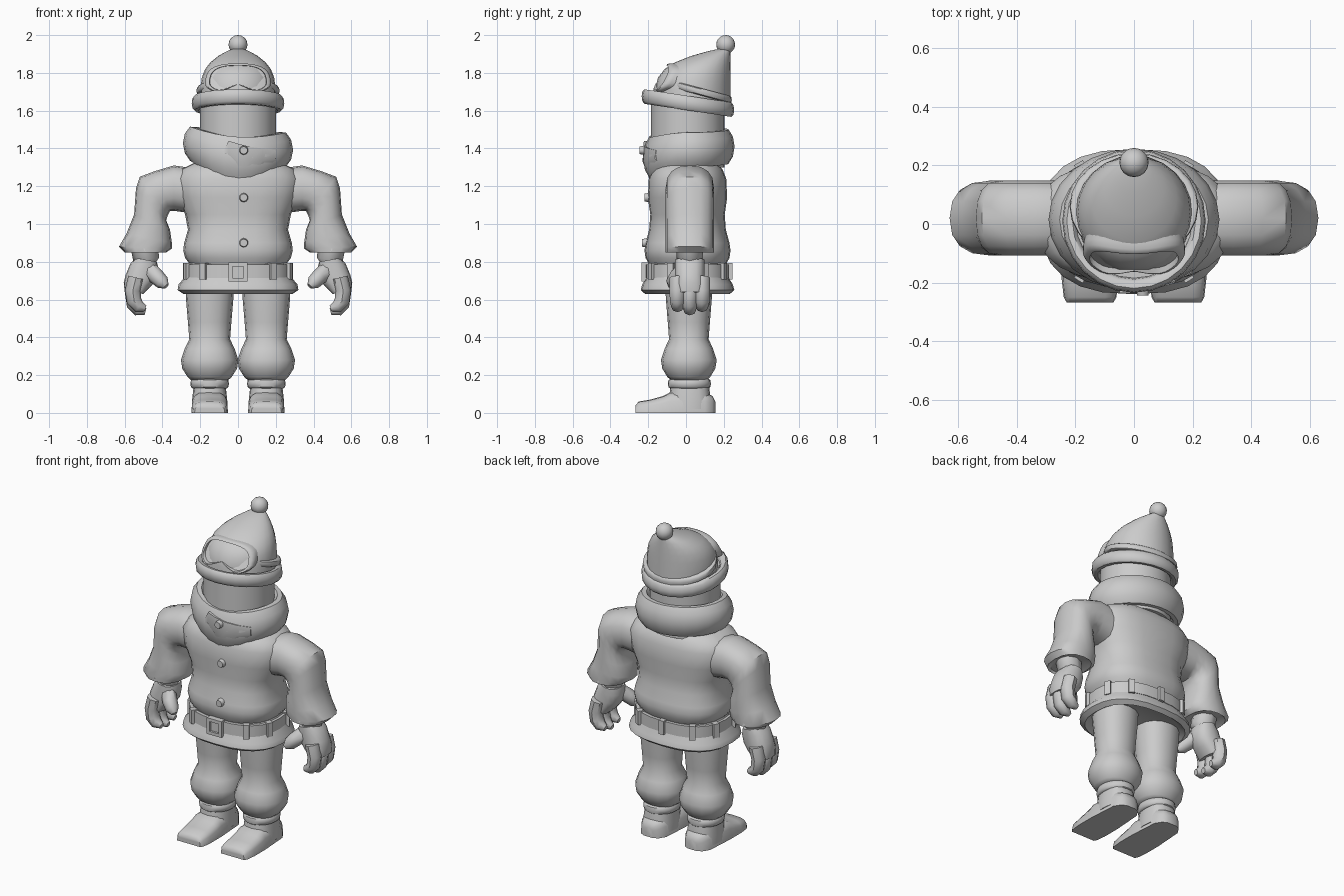
import bpy, bmesh, math
from mathutils import Vector, Matrix
from math import sin, cos, pi, tau

if "Cube" in bpy.data.objects:
    bpy.data.objects.remove(bpy.data.objects["Cube"], do_unlink=True)

colour = (.6, .6, .6, 1)
grey = bpy.data.materials.new("plain grey")
grey.use_nodes = True
grey.diffuse_color = colour
grey.node_tree.nodes["Principled BSDF"].inputs["Base Color"].default_value = colour
parts = []


def finish(name, bm):
    bmesh.ops.recalc_face_normals(bm, faces=bm.faces[:])
    mesh = bpy.data.meshes.new(name)
    bm.to_mesh(mesh)
    bm.free()
    mesh.materials.append(grey)
    obj = bpy.data.objects.new(name, mesh)
    bpy.context.collection.objects.link(obj)
    parts.append(obj)


def loft(name, rings, closed=False):
    """Skin a list of point rings; cap the ends or join last to first."""
    bm = bmesh.new()
    loops = [[bm.verts.new(point) for point in ring] for ring in rings]
    count = len(loops[0])
    pairs = list(zip(loops, loops[1:]))
    if closed:
        pairs.append((loops[-1], loops[0]))
    else:
        bm.faces.new(loops[0])
        bm.faces.new(loops[-1])
    for low, high in pairs:
        for i in range(count):
            j = (i + 1) % count
            bm.faces.new((low[i], low[j], high[j], high[i]))
    finish(name, bm)


def power(value, squareness):
    return math.copysign(abs(value) ** (2 / squareness), value)


def angles(count):
    return [tau * i / count for i in range(count)]


def oval(x, y, z, width, depth, squareness=2, tilt=0, count=24):
    """Horizontal rounded ring from its centre and half sizes."""
    ring = []
    for t in angles(count):
        dy = depth * power(sin(t), squareness)
        ring.append(Vector((x + width * power(cos(t), squareness), y + dy, z + tilt * dy)))
    return ring


def hoop(name, centre, radius, thick, height, flatness=1, squareness=2, tilt=0, dip=0, sway=0):
    """Closed band with an oval cross-section; dip lowers the front, sway the left side."""
    rings = []
    x, y, z = centre
    for t in angles(10):
        r = radius + thick * power(cos(t), squareness)
        ring = oval(x, y, z + height * power(sin(t), squareness), r, r * flatness, tilt=tilt)
        for point in ring:
            point.z -= dip * (1.5 - .5 * sin(t)) * (max(0, y - point.y) / r) ** 2
            point.z -= sway * point.x
        rings.append(ring)
    loft(name, rings, closed=True)


def tube(name, path, radius):
    """Tube with a rounded tip along a path in the xz plane."""
    path = [Vector(point) for point in path]
    last = len(path) - 1
    rings = []
    for i, point in enumerate(path):
        along = (path[min(i + 1, last)] - path[max(i - 1, 0)]).normalized()
        across = along.cross(Vector((0, 1, 0))).normalized()
        up = across.cross(along)
        r = radius * (1 - .6 * (i / last) ** 4)
        rings.append([point + r * (up * cos(t) + across * sin(t)) for t in angles(8)])
    loft(name, rings)


def limb(name, side, depth, rows):
    """Rounded limb whose rings span an inner and an outer edge point."""
    rings = []
    for inner_x, inner_z, outer_x, outer_z in rows:
        inner = Vector((side * inner_x, .02, inner_z))
        outer = Vector((side * outer_x, .02, outer_z))
        rings.append([inner.lerp(outer, .5 + .5 * power(cos(t), 2.4))
                      + Vector((0, depth * power(sin(t), 2.4), 0)) for t in angles(16)])
    loft(name, rings)


def body(name, rows):
    """Boxy torso section from height, half width and half depth."""
    loft(name, [oval(0, .008, z, width, depth, squareness=2.5) for z, width, depth in rows])


# Head, hat and bobble
loft("head", [oval(0, .01, z, .2, .195) for z in (1.3, 1.67)])
hoop("hat_brim", (0, .01, 1.64), radius=.22, thick=.025, height=.04, squareness=2.5, tilt=-.15)
rings = []
for step in (0, .25, .45, .6, .72, .83, .91, .97):
    r = .2 * (1 - step ** 4)
    rings.append(oval(0, .235 - r, 1.64 + .3 * step, r, r))
loft("hat", rings)
bm = bmesh.new()
bmesh.ops.create_uvsphere(bm, u_segments=16, v_segments=10, radius=.05,
                          matrix=Matrix.Translation((0, .21, 1.95)))
finish("hat_bobble", bm)


# Goggles: strap, notched frame and lens on a curved, leaning surface
def goggle_point(t, scale, offset):
    z = .08 * power(sin(t), 2.8)
    x = .172 * power(cos(t), 2.8) * (1 - 1.2 * z)
    if z < 0:
        z += .05 * max(0, 1 - abs(x) / .11)
    x, z = x * scale, z * scale
    return Vector((x, .6 * z + 1.6 * x * x + offset - .135, z + 1.77))


hoop("goggle_strap", (0, .06, 1.705), radius=.2, thick=.02, height=.02, flatness=.83,
     squareness=3, tilt=-.27)
frame = ((.95, .07), (1, .02), (1, 0), (.95, -.01), (.87, -.01), (.85, .015), (.85, .07))
loft("goggle_frame", [[goggle_point(t, scale, offset) for t in angles(32)]
                      for scale, offset in frame], closed=True)
loft("goggle_lens", [[goggle_point(t, .92, .01), goggle_point(-t, .92, .01),
                      goggle_point(-t, .92, .03), goggle_point(t, .92, .03)]
                     for t in angles(32)[1:16]])

# Cowl collar with its overlapping front flap
hoop("collar", (0, .015, 1.41), radius=.24, thick=.052, height=.095, flatness=.83,
     squareness=1.8, dip=.055, sway=.06)
rings = []
for x, low, high in ((-.08, 1.36, 1.38), (-.05, 1.31, 1.44), (0, 1.235, 1.425), (.06, 1.25, 1.41),
                     (.13, 1.27, 1.4), (.2, 1.3, 1.39)):
    rows = [(low, .25), (.5 * (low + high), .295), (high, .29)]
    edge = [Vector((x, .015 - .83 * math.sqrt(r * r - x * x), z)) for z, r in rows]
    rings.append(edge + [point + Vector((0, .05, 0)) for point in reversed(edge)])
loft("collar_flap", rings)

# Jacket, skirt and belt
body("jacket", ((.78, .25, .2), (.82, .28, .222), (.86, .29, .228), (.9, .285, .222), (.97, .265, .203),
                (1.05, .28, .197), (1.14, .32, .21), (1.24, .335, .205), (1.29, .3, .185), (1.33, .22, .15)))
body("jacket_skirt", ((.66, .25, .19), (.63, .29, .225), (.65, .32, .248), (.68, .315, .24),
                      (.72, .28, .215), (.8, .26, .2)))
body("belt", ((.715, .25, .2), (.715, .28, .222), (.785, .28, .222), (.785, .25, .2)))
for t in angles(10)[1:]:
    x = .275 * power(sin(t), 2.5)
    y = .008 - .218 * power(cos(t), 2.5)
    bm = bmesh.new()
    turn = Matrix.Rotation(math.atan2(1.6 * y, x), 4, "Z")
    bmesh.ops.create_cube(bm, size=1, matrix=Matrix.Translation((x, y, .75)) @ turn
                          @ Matrix.Diagonal((.04, .035, .085, 1)))
    finish("belt_loop", bm)
rings = []
for half, y in ((.05, -.2), (.05, -.235), (.03, -.235), (.03, -.222)):
    rings.append([Vector((a * half, y, .745 + b * half)) for a, b in ((-1, -1), (1, -1), (1, 1), (-1, 1))])
loft("belt_buckle", rings)

# Front buttons
for z, y in ((1.39, -.23), (1.14, -.205), (.9, -.217)):
    bm = bmesh.new()
    bmesh.ops.create_cone(bm, cap_ends=True, segments=10, radius1=.026, radius2=.02, depth=.03,
                          matrix=Matrix.Translation((.03, y, z)) @ Matrix.Rotation(pi / 2, 4, "X"))
    finish("button", bm)

for side, label in ((1, "left_"), (-1, "right_")):
    # Sleeve flaring to the wrist
    limb(label + "sleeve", side, .128, (
        (.27, 1.06, .27, 1.3), (.34, 1.07, .34, 1.31), (.36, 1.07, .44, 1.28), (.37, 1.05, .52, 1.25),
        (.38, 1.02, .54, 1.19), (.36, .97, .55, 1.05), (.35, .9, .59, .95), (.35, .87, .63, .88),
        (.38, .85, .6, .85), (.43, .87, .56, .87)))

    # Glove: cuff, palm, curled fingers and thumb
    tube(label + "glove_cuff", [(side * .5, .02, .9), (side * .485, .02, .81), (side * .475, .02, .77)], .072)
    limb(label + "palm", side, .078, (
        (.43, .8, .54, .82), (.42, .76, .57, .79), (.43, .71, .595, .73), (.46, .67, .605, .69),
        (.5, .63, .6, .64)))
    for y in (-.045, .02, .085):
        drop = 4 * (y - .02) ** 2
        tube(label + "finger", [(side * x, y, z + drop) for x, z in (
            (.54, .7), (.557, .63), (.55, .575), (.525, .545), (.49, .535))], .042)
    tube(label + "thumb", [(side * .47, -.01, .76), (side * .43, -.05, .72),
                           (side * .4, -.07, .69), (side * .38, -.08, .67)], .043)

    # Baggy trouser leg and ankle band
    centre = side * .15
    loft(label + "trouser_leg", [oval(centre, .015, z, r, r * .97, squareness=2.2, count=16) for z, r in (
        (.7, .13), (.6, .125), (.48, .115), (.39, .108), (.34, .132), (.28, .152), (.235, .145),
        (.19, .117), (.175, .1))])
    hoop(label + "ankle_band", (centre, .018, .155), radius=.08, thick=.022, height=.026,
         flatness=1.12, squareness=3)

    # Boot shaft and foot, the foot lofted from heel to toe
    loft(label + "boot_shaft", [oval(centre, .02, z, r, r * 1.2, squareness=2.5, count=16)
                                for z, r in ((.02, .094), (.07, .093), (.14, .085))])
    rings = []
    for y, half, height in ((.155, .03, .06), (.14, .06, .09), (.1, .085, .11), (-.08, .097, .11),
                            (-.12, .097, .09), (-.19, .097, .07), (-.25, .09, .06), (-.268, .08, .04)):
        rings.append([Vector((centre + half * power(cos(t), 3.5), y, height * power(sin(t), 3.5)))
                      for t in (pi * i / 8 for i in range(9))])
    loft(label + "boot_foot", rings)

# Smooth shading with crisp edges
bpy.ops.object.select_all(action="DESELECT")
for obj in parts:
    obj.select_set(True)
bpy.context.view_layer.objects.active = parts[0]
bpy.ops.object.shade_smooth_by_angle(angle=pi / 4)
